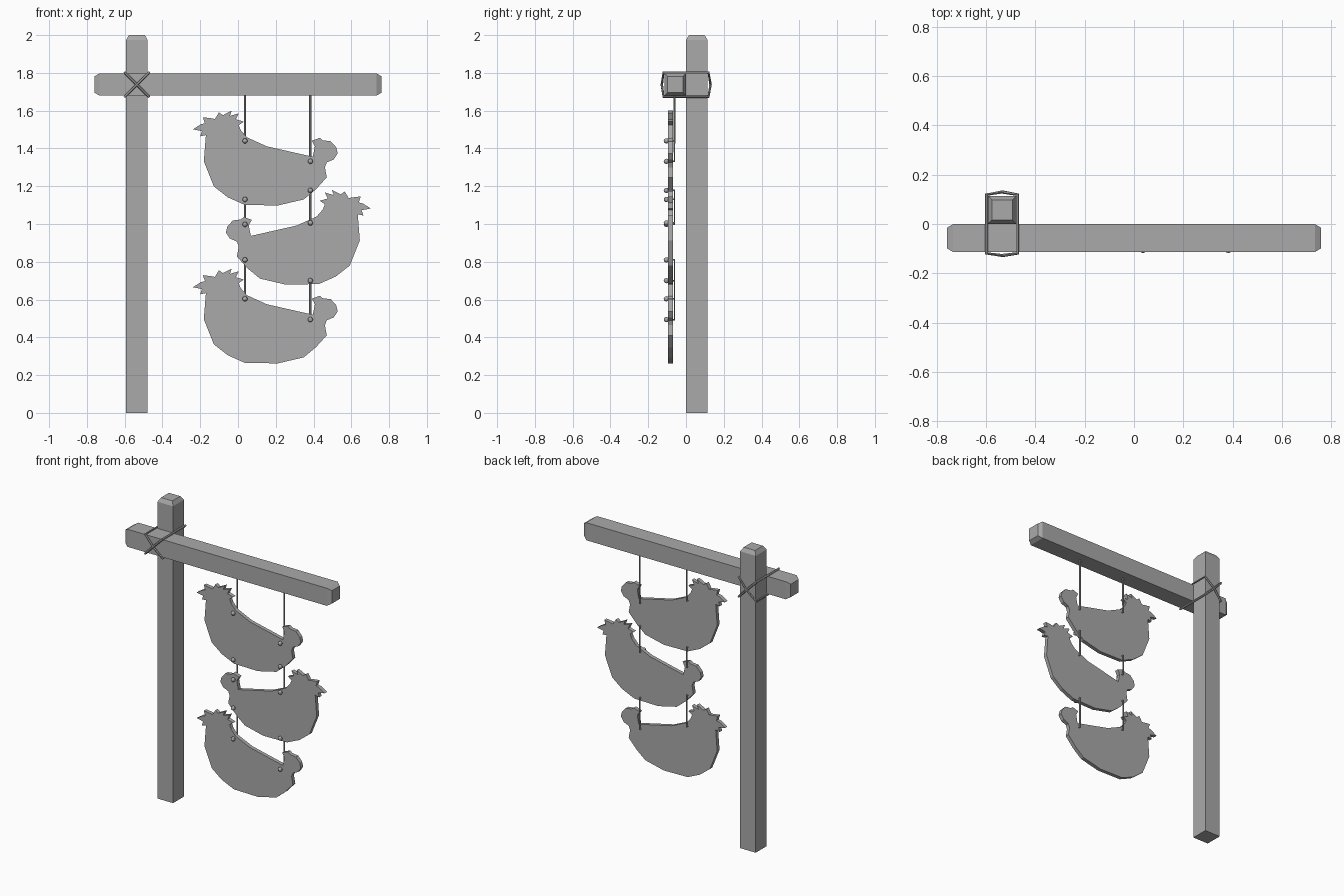
import bpy, bmesh, math
from mathutils import Matrix, Vector

if "Cube" in bpy.data.objects:
    bpy.data.objects.remove(bpy.data.objects["Cube"])

wood = bpy.data.materials.new("plain grey")
wood.diffuse_color = (0.4, 0.4, 0.4, 1)
wood.use_nodes = True
wood.node_tree.nodes["Principled BSDF"].inputs["Base Color"].default_value = wood.diffuse_color


def finish(bm, name):
    bmesh.ops.recalc_face_normals(bm, faces=bm.faces)
    me = bpy.data.meshes.new(name)
    bm.to_mesh(me)
    bm.free()
    me.materials.append(wood)
    ob = bpy.data.objects.new(name, me)
    bpy.context.collection.objects.link(ob)
    return ob


def box(name, lo, hi, axis, ends, inset=0.022, depth=0.026):
    """Box whose given end caps (-1 / +1 along axis) taper to a smaller square."""
    lo, hi = Vector(lo), Vector(hi)
    bm = bmesh.new()
    bmesh.ops.create_cube(bm, size=1)
    for v in bm.verts:
        v.co = Vector(((lo[i] + hi[i]) / 2 + v.co[i] * (hi[i] - lo[i]) for i in range(3)))
    bm.normal_update()
    caps = [f for f in bm.faces if any(f.normal[axis] * e > 0.9 for e in ends)]
    for v in {v for f in caps for v in f.verts}:
        v.co[axis] -= depth if v.co[axis] > (lo[axis] + hi[axis]) / 2 else -depth
    for f in caps:
        bmesh.ops.inset_region(bm, faces=[f], thickness=inset, depth=depth)
    return finish(bm, name)


def rope(name, pts, r=0.006, cyclic=False):
    cu = bpy.data.curves.new(name, 'CURVE')
    cu.dimensions = '3D'
    cu.bevel_depth = r
    cu.bevel_resolution = 1
    cu.use_fill_caps = True
    sp = cu.splines.new('POLY')
    sp.points.add(len(pts) - 1)
    for p, c in zip(sp.points, pts):
        p.co = (*c, 1)
    sp.use_cyclic_u = cyclic
    sp.use_smooth = False
    cu.materials.append(wood)
    ob = bpy.data.objects.new(name, cu)
    bpy.context.collection.objects.link(ob)
    bpy.ops.object.select_all(action='DESELECT')
    bpy.context.view_layer.objects.active = ob
    ob.select_set(True)
    bpy.ops.object.convert(target='MESH')


def knot(name, x, z):
    bm = bmesh.new()
    bmesh.ops.create_uvsphere(bm, u_segments=10, v_segments=6, radius=0.014,
                              matrix=Matrix.Translation((x, -0.104, z)))
    finish(bm, name)


# Post and cross beam with tapered ends
box("post", (-0.593, 0, 0), (-0.478, 0.114, 2.0), 2, (1,))
box("beam", (-0.76, -0.114, 1.68), (0.76, 0, 1.797), 0, (-1, 1))

# Crossed lashing: two tilted loops around post and beam
cx, cz, hw, hh = -0.5355, 1.738, 0.064, 0.064
for s, side in ((1, "a"), (-1, "b")):
    a, b = (cx - hw, cz + s * hh), (cx + hw, cz - s * hh)
    rope("lashing_" + side, [
        (a[0], -0.119, a[1]), (cx, -0.128, cz), (b[0], -0.119, b[1]),
        (b[0], 0.119, b[1]), (cx, 0.13, cz), (a[0], 0.119, a[1])], 0.007, True)

# Hen silhouette: horizontal offset from its mirror line, height
HEN = [(-.471, 1.501), (-.429, 1.528), (-.407, 1.533), (-.418, 1.565), (-.376, 1.56),
       (-.354, 1.556), (-.333, 1.591), (-.312, 1.576), (-.265, 1.6), (-.275, 1.572),
       (-.228, 1.586), (-.243, 1.554), (-.201, 1.542), (-.228, 1.523), (-.217, 1.496),
       (-.185, 1.459), (-.079, 1.411), (.164, 1.356), (.175, 1.411), (.159, 1.441),
       (.201, 1.456), (.217, 1.443), (.259, 1.438), (.288, 1.406), (.296, 1.374),
       (.275, 1.342), (.238, 1.326), (.228, 1.3), (.238, 1.247), (.18, 1.183),
       (.116, 1.13), (-.021, 1.098), (-.196, 1.101), (-.286, 1.141), (-.36, 1.199),
       (-.413, 1.332), (-.402, 1.47), (-.432, 1.464), (-.423, 1.492)]


def hen(name, flip, drop):
    bm = bmesh.new()
    face = bm.faces.new([bm.verts.new((0.232 + flip * u, -0.094, v - drop)) for u, v in HEN])
    ext = bmesh.ops.extrude_face_region(bm, geom=[face])
    bmesh.ops.translate(bm, vec=(0, 0.025, 0),
                        verts=[g for g in ext["geom"] if isinstance(g, bmesh.types.BMVert)])
    finish(bm, name)


hen("hen_top", 1, 0)
hen("hen_middle", -1, 0.419)
hen("hen_bottom", 1, 0.836)

# Hanging ropes: knots in front, rope through the board and up behind it
XL, XR, YF, YB = 0.037, 0.383, -0.1, -0.061
for x, side, top in ((XL, "left", 1.44), (XR, "right", 1.332)):
    rope("top_rope_" + side, [(x, YF, top), (x, YB, top), (x, YB, 1.69)])
    knot("top_knot_" + side, x, top)
links = [("upper_left", XL, 1.13, 0.998), ("upper_right", XR, 1.178, 1.006),
         ("lower_left", XL, 0.81, 0.604), ("lower_right", XR, 0.70, 0.494)]
for n, x, z1, z0 in links:
    rope("link_rope_" + n, [(x, YF, z1), (x, YB, z1), (x, YB, z0), (x, YF, z0)])
    knot("link_knot_high_" + n, x, z1)
    knot("link_knot_low_" + n, x, z0)
